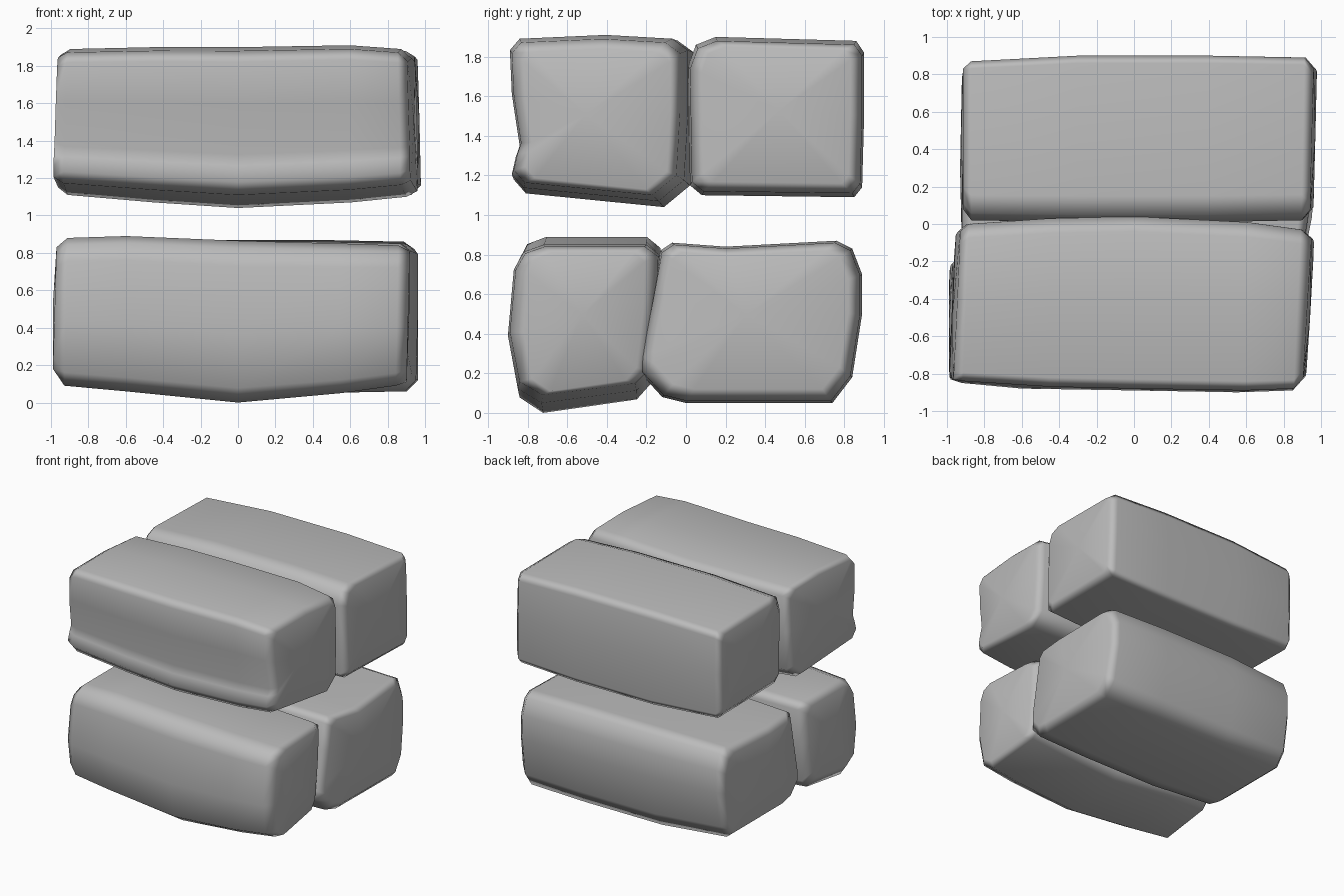
import bpy
import bmesh
import math
from mathutils import Vector

if "Cube" in bpy.data.objects:
    bpy.data.objects.remove(bpy.data.objects["Cube"])

stone = bpy.data.materials.new("stone grey")
stone.use_nodes = True
GREY = (0.5, 0.5, 0.5, 1)
stone.diffuse_color = GREY
stone.node_tree.nodes["Principled BSDF"].inputs["Base Color"].default_value = GREY


def make_block(name, profile, stations, lean_z, lean_y, cut=(0, 0)):
    """Loft a y-z outline along x.
    Each station is (x, inset, top shift, bottom shift, front shift, back shift).
    lean_z and lean_y give the (left, right) skew of the two end faces;
    cut chamfers the (front, back) corners of the right end."""
    ys = [p[0] for p in profile]
    zs = [p[1] for p in profile]
    cy, cz = (min(ys) + max(ys)) / 2, (min(zs) + max(zs)) / 2
    hy, hz = (max(ys) - min(ys)) / 2, (max(zs) - min(zs)) / 2
    bm = bmesh.new()
    rings = []
    for x, inset, top, bottom, front, back in stations:
        side = 1 if x > 0 else 0
        grip = max(0, abs(x) - 0.5) * 2
        ring = []
        for y, z in profile:
            v, w = (y - cy) / hy, (z - cz) / hz
            dx = lean_z[side] * w + lean_y[side] * v
            dx -= side * (cut[0] * max(0, -v - 0.3) + cut[1] * max(0, v - 0.3))
            dz = top * (1 + w) / 2 + bottom * (1 - w) / 2
            dy = back * (1 + v) / 2 + front * (1 - v) / 2
            ring.append(bm.verts.new((x + grip * dx, cy + v * (hy - inset) + dy,
                                      cz + w * (hz - inset) + dz)))
        rings.append(ring)
    n = len(profile)
    for a, b in zip(rings, rings[1:]):
        for i in range(n):
            j = (i + 1) % n
            bm.faces.new((a[i], a[j], b[j], b[i]))
    # Slightly domed ends
    for ring, bulge in ((rings[0], -0.01), (rings[-1], 0.01 + sum(cut) / 8)):
        centre = sum((v.co for v in ring), Vector()) / n
        hub = bm.verts.new(centre + Vector((bulge, 0, 0)))
        for i in range(n):
            bm.faces.new((ring[i], ring[(i + 1) % n], hub))
    bmesh.ops.recalc_face_normals(bm, faces=bm.faces)
    mesh = bpy.data.meshes.new(name)
    bm.to_mesh(mesh)
    bm.free()
    mesh.materials.append(stone)
    obj = bpy.data.objects.new(name, mesh)
    bpy.context.collection.objects.link(obj)
    bpy.ops.object.select_all(action="DESELECT")
    obj.select_set(True)
    bpy.context.view_layer.objects.active = obj
    bpy.ops.object.shade_smooth_by_angle(angle=math.radians(70))
    # Keeps the broad faces flat and the edges soft
    obj.modifiers.new("soft edges", "WEIGHTED_NORMAL").keep_sharp = True


# Upper front block, with a sagging underside and a ledge low on its front
make_block(
    "upper_front_block",
    [(-0.82, 1.11), (-0.88, 1.18), (-0.86, 1.27), (-0.84, 1.33), (-0.88, 1.6), (-0.89, 1.83),
     (-0.84, 1.89), (-0.4, 1.91), (-0.06, 1.89), (0.02, 1.83), (0.02, 1.5), (0.0, 1.15),
     (-0.13, 1.04)],
    [(-0.96, 0.08, 0.03, 0.03, -0.02, 0.02), (-0.91, 0.02, 0, 0.05, 0.03, 0),
     (-0.45, 0, -0.01, 0.03, 0.02, 0.01), (0, 0, -0.01, 0, 0.01, 0.02),
     (0.6, 0, 0, 0.03, 0, -0.01), (0.88, 0.01, -0.01, 0.05, 0, -0.04),
     (0.935, 0.07, 0, 0.02, 0, -0.03)],
    (0.015, -0.01), (0.02, 0.025))

# Upper back block
make_block(
    "upper_back_block",
    [(0.08, 1.1), (0.85, 1.09), (0.89, 1.14), (0.9, 1.5), (0.9, 1.82), (0.86, 1.88),
     (0.15, 1.9), (0.05, 1.86), (0.01, 1.75), (0.02, 1.15)],
    [(-0.915, 0.07, 0, 0.02, 0, 0), (-0.87, 0.01, -0.02, 0.02, 0, -0.02),
     (-0.3, 0, 0, 0, 0, 0), (0.4, 0, 0, 0, 0, 0), (0.91, 0.01, -0.01, 0.01, 0, 0),
     (0.96, 0.07, 0.02, 0, 0, 0)],
    (0, -0.01), (0, 0.01))

# Lower front block, with a keel under its middle
make_block(
    "lower_front_block",
    [(-0.73, 0.0), (-0.85, 0.08), (-0.9, 0.38), (-0.87, 0.75), (-0.82, 0.85), (-0.72, 0.89),
     (-0.2, 0.89), (-0.13, 0.83), (-0.14, 0.5), (-0.18, 0.15), (-0.25, 0.07)],
    [(-0.98, 0.08, 0.02, 0.1, -0.01, 0), (-0.92, 0.02, 0.01, 0.07, 0.03, 0),
     (-0.6, 0, 0, 0.06, 0.02, 0), (0, 0, -0.025, 0, 0.01, 0), (0.55, 0, -0.04, 0.05, 0, 0),
     (0.85, 0.01, -0.04, 0.08, 0, 0), (0.91, 0.08, 0, 0.03, 0, 0)],
    (0.01, 0.01), (0, 0), cut=(0, 0.05))

# Lower back block, leaning forward at its foot
make_block(
    "lower_back_block",
    [(-0.12, 0.08), (0.0, 0.05), (0.74, 0.05), (0.84, 0.18), (0.89, 0.5), (0.89, 0.7),
     (0.84, 0.83), (0.76, 0.87), (0.2, 0.84), (-0.07, 0.86), (-0.13, 0.82), (-0.17, 0.6),
     (-0.23, 0.28), (-0.23, 0.2)],
    [(-0.92, 0.08, 0, 0, 0, -0.02), (-0.87, 0.02, 0, 0.02, 0, -0.02), (-0.3, 0, 0, 0, 0, 0),
     (0.4, 0, 0, 0, 0, 0), (0.91, 0.01, 0, 0, 0, 0), (0.97, 0.07, 0.02, 0, 0, 0)],
    (0, -0.01), (0, 0), cut=(0.1, 0.04))
